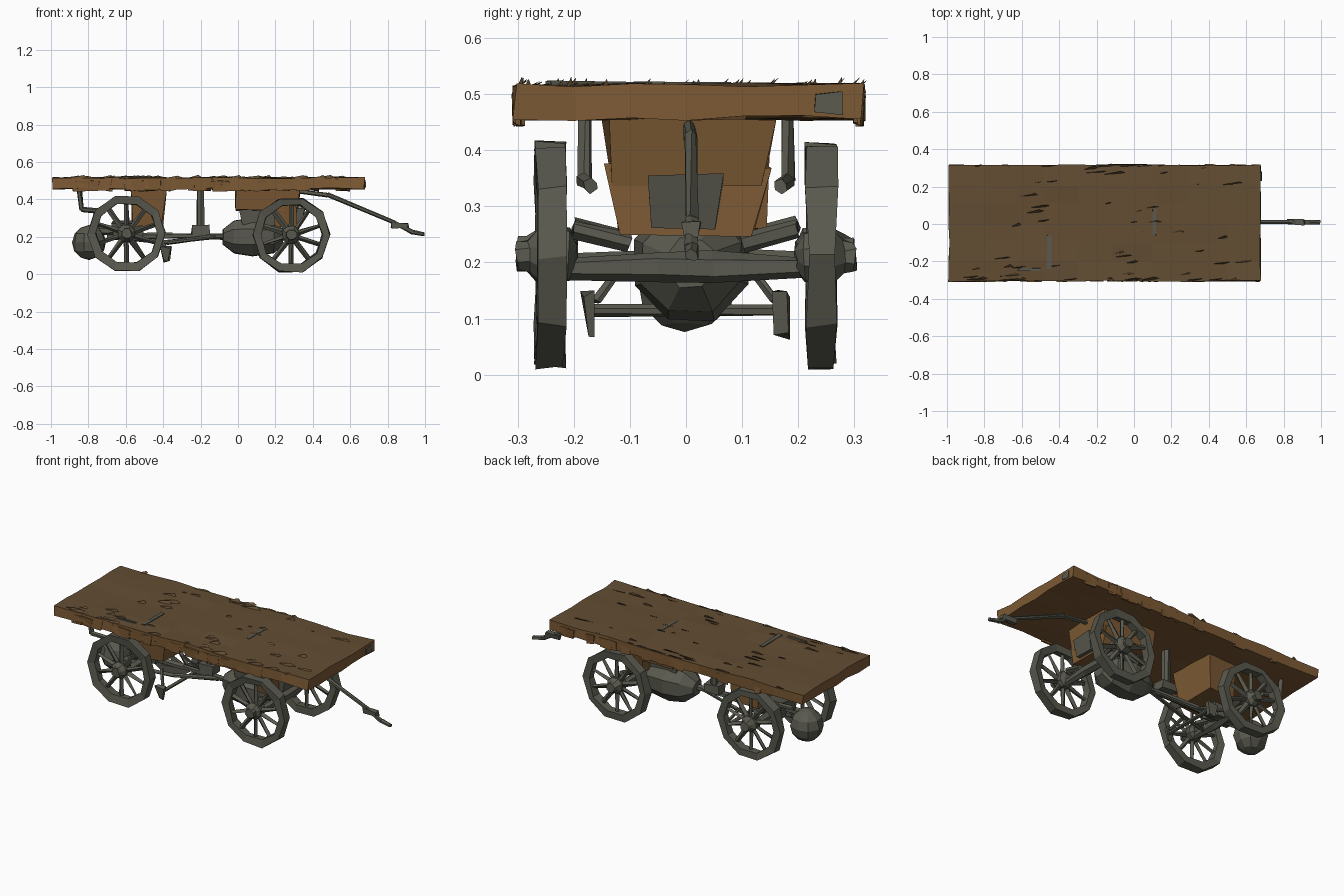
import bpy, bmesh, math, random
from mathutils import Vector, Matrix

random.seed(4)
if "Cube" in bpy.data.objects:
    bpy.data.objects.remove(bpy.data.objects["Cube"])


def material(name, colour):
    m = bpy.data.materials.new(name)
    m.use_nodes = True
    m.diffuse_color = (*colour, 1)
    m.node_tree.nodes["Principled BSDF"].inputs["Base Color"].default_value = (*colour, 1)
    return m


DECK = material("weathered deck wood", (0.125, 0.075, 0.033))
WOOD = material("brown timber", (0.2, 0.1, 0.034))
METAL = material("grey iron", (0.1, 0.1, 0.078))


def finish(bm, name, *mats, jitter=0.0):
    for v in bm.verts:
        v.co += Vector([random.uniform(-jitter, jitter) for _ in range(3)])
    bmesh.ops.recalc_face_normals(bm, faces=bm.faces)
    mesh = bpy.data.meshes.new(name)
    bm.to_mesh(mesh)
    bm.free()
    for m in mats:
        mesh.materials.append(m)
    ob = bpy.data.objects.new(name, mesh)
    bpy.context.collection.objects.link(ob)
    return ob


def add_box(bm, lo, hi, taper=1.0):
    """Box between two corners, its bottom scaled by taper."""
    lo, hi = Vector(lo), Vector(hi)
    mid = (lo + hi) / 2
    verts = bmesh.ops.create_cube(bm, size=1)["verts"]
    for v in verts:
        k = taper if v.co.z < 0 else 1
        size = hi - lo
        v.co = mid + Vector((v.co.x * size.x * k, v.co.y * size.y * k, v.co.z * size.z))
    return verts


def box(name, lo, hi, mat, taper=1.0, jitter=0.006):
    bm = bmesh.new()
    add_box(bm, lo, hi, taper)
    finish(bm, name, mat, jitter=jitter)


def add_bar(bm, a, b, r1, r2=None, sides=6):
    a, b = Vector(a), Vector(b)
    rot = (b - a).to_track_quat("Z", "Y").to_matrix().to_4x4()
    bmesh.ops.create_cone(bm, cap_ends=True, segments=sides, radius1=r1,
                          radius2=r1 if r2 is None else r2, depth=(b - a).length,
                          matrix=Matrix.Translation((a + b) / 2) @ rot)


def bars(name, path, r, mat=METAL, sides=6, jitter=0.003):
    """Chain of straight bars along a path."""
    bm = bmesh.new()
    for a, b in zip(path, path[1:]):
        add_bar(bm, a, b, r, sides=sides)
    finish(bm, name, mat, jitter=jitter)


def turned(name, profile, axis, centre, mat, sides, jitter=0.004):
    """Lathe a profile of (distance along axis, radius) points."""
    bm = bmesh.new()
    rings = []
    for d, r in profile:
        ring = []
        for i in range(sides):
            a = math.tau * (i + 0.5) / sides
            u, v = r * math.cos(a), r * math.sin(a)
            p = (d, u, v) if axis == "x" else (u, d, v)
            ring.append(bm.verts.new(Vector(centre) + Vector(p)))
        rings.append(ring)
    for r0, r1 in zip(rings, rings[1:]):
        for i in range(sides):
            j = (i + 1) % sides
            bm.faces.new((r0[i], r0[j], r1[j], r1[i]))
    bm.faces.new(rings[0])
    bm.faces.new(rings[-1])
    finish(bm, name, mat, jitter=jitter)


# Deck: rough slab, weathered on top, brown timber on edges and underside
bm = bmesh.new()
add_box(bm, (-0.99, -0.305, 0.457), (0.675, 0.315, 0.516))
for axis, cuts in ((0, [-0.8, -0.63, -0.48, -0.3, -0.12, 0.1, 0.3, 0.5]),
                   (1, [-0.2, -0.1, 0.0, 0.11, 0.21])):
    for c in cuts:
        co, no = Vector(), Vector()
        co[axis], no[axis] = c, 1
        bmesh.ops.bisect_plane(bm, geom=bm.verts[:] + bm.edges[:] + bm.faces[:],
                               plane_co=co, plane_no=no)
bm.normal_update()
for f in bm.faces:
    f.material_index = 0 if f.normal.z > 0.5 else 1
finish(bm, "deck", DECK, WOOD, jitter=0.005)

# Splintered board edges lying on the deck and along its rim
bm = bmesh.new()
for i in range(60):
    x, y = random.uniform(-0.93, 0.6), random.uniform(-0.29, 0.3)
    if i % 3 == 0:
        y = random.choice((-0.3, 0.307))
    length, wide = random.uniform(0.04, 0.12), random.uniform(0.006, 0.02)
    pts = [(x - length / 2, y, 0.515), (x + length / 2, y + 0.01, 0.518),
           (x + length / 4, y + wide, random.uniform(0.52, 0.531)), (x, y - 0.004, 0.507)]
    q = [bm.verts.new(p) for p in pts]
    for a, b, c in ((0, 1, 2), (0, 1, 3), (1, 2, 3), (0, 2, 3)):
        bm.faces.new((q[a], q[b], q[c]))
finish(bm, "deck_splinters", DECK)

# Torn rim below and at the ends of the deck
bm = bmesh.new()
for i in range(36):
    x = random.uniform(-0.95, 0.6)
    y = random.choice((-0.298, 0.308))
    w = random.uniform(0.04, 0.1)
    add_box(bm, (x, y - 0.008, 0.447), (x + w, y + 0.008, 0.5), 0.8)
finish(bm, "deck_rim_slivers", WOOD, jitter=0.005)

# Iron strips on the deck
for i, (lo, hi) in enumerate([((-0.465, -0.24, 0.517), (-0.443, -0.06, 0.523)),
                              ((-0.62, -0.25, 0.517), (-0.5, -0.238, 0.523)),
                              ((0.1, -0.06, 0.517), (0.118, 0.08, 0.523))]):
    box(f"deck_strap_{i}", lo, hi, METAL, jitter=0.002)
box("end_patch", (0.674, 0.23, 0.465), (0.682, 0.28, 0.502), METAL, jitter=0.003)

# Timber bolsters under the deck
box("rear_bolster", (-0.57, -0.145, 0.26), (-0.39, 0.155, 0.46), WOOD, 0.85, 0.012)
box("front_bolster", (-0.02, -0.145, 0.345), (0.33, 0.155, 0.46), WOOD, 0.92, 0.01)
box("front_block", (0.19, -0.14, 0.25), (0.32, 0.15, 0.37), WOOD, 0.8, 0.01)
box("front_frame", (0.0, -0.06, 0.26), (0.36, 0.06, 0.35), METAL, 0.9, 0.01)
box("rear_frame", (-0.68, -0.06, 0.19), (-0.5, 0.06, 0.28), METAL, 0.8, 0.01)

# Wheels and axles
def wheel(name, centre, radius, outward, spokes=10):
    bm = bmesh.new()
    c = Vector(centre)
    rings = []
    for i in range(spokes):
        a = math.tau * i / spokes
        d = Vector((math.cos(a), 0, math.sin(a)))
        rings.append([bm.verts.new(c + d * r + Vector((0, y, 0)))
                      for r, y in ((radius, -0.026), (radius, 0.026),
                                   (radius - 0.042, 0.022), (radius - 0.042, -0.022))])
        mid = d.copy()
        mid.rotate(Matrix.Rotation(math.pi / spokes, 3, "Y"))
        add_bar(bm, c + mid * 0.035, c + mid * (radius - 0.035), 0.014, 0.011, 4)
    for i in range(spokes):
        r0, r1 = rings[i], rings[(i + 1) % spokes]
        for k in range(4):
            n = (k + 1) % 4
            bm.faces.new((r0[k], r0[n], r1[n], r1[k]))
    finish(bm, name + "_wheel", METAL, jitter=0.005)
    hub = [(-0.045, 0.025), (-0.03, 0.045), (0.02, 0.05), (0.04, 0.032), (0.06, 0.028)]
    turned(name + "_hub", [(d * outward, r) for d, r in hub], "y", centre, METAL, 8)


for end, x, z in (("rear", -0.595, 0.217), ("front", 0.285, 0.21)):
    for side, s in (("left", 1), ("right", -1)):
        wheel(f"{end}_{side}", (x, 0.241 * s, z), 0.207, s)
        # Braces from axle up to the body
        bars(f"{end}_{side}_brace", [(x, 0.2 * s, z + 0.05), (x, 0.1 * s, z + 0.025)], 0.016)
    turned(f"{end}_axle", [(-0.22, 0.018), (-0.05, 0.028), (0.05, 0.028), (0.22, 0.018)],
           "y", (x, 0, z - 0.02), METAL, 6)

# Barrel tank and ball at the rear
turned("tank", [(-0.16, 0.045), (-0.1, 0.095), (0.0, 0.11), (0.11, 0.095), (0.16, 0.045)],
       "x", (0.08, 0.008, 0.2), METAL, 8)
bm = bmesh.new()
bmesh.ops.create_uvsphere(bm, u_segments=9, v_segments=6, radius=0.092,
                          matrix=Matrix.Translation((-0.795, 0, 0.17)))
finish(bm, "rear_ball", METAL, jitter=0.003)
bars("ball_mount", [(-0.79, 0, 0.23), (-0.6, 0, 0.235)], 0.022)

# Reach pole, fork and centre post
bars("reach_pole", [(-0.7, 0, 0.2), (-0.35, 0, 0.205), (-0.05, 0, 0.2)], 0.016)
for s in (1, -1):
    bars("left_fork" if s > 0 else "right_fork",
         [(-0.58, 0.13 * s, 0.19), (-0.38, 0.06 * s, 0.17), (-0.12, 0.01 * s, 0.2)], 0.011)
bars("centre_post", [(-0.2, 0.02, 0.46), (-0.2, 0.02, 0.25)], 0.022)
box("post_foot", (-0.25, -0.02, 0.215), (-0.155, 0.05, 0.26), METAL)

# Rear hangers, bent forward at the bottom
for s in (1, -1):
    side = "left" if s > 0 else "right"
    bars(side + "_hanger", [(-0.85, 0.18 * s, 0.46), (-0.835, 0.182 * s, 0.345),
                            (-0.73, 0.17 * s, 0.335)], 0.013)
    # Brake shoe
    box(side + "_brake_shoe", (-0.41, 0.17 * s - 0.012, 0.07), (-0.36, 0.17 * s + 0.012, 0.145),
        METAL, 0.6, 0.008)
    bars(side + "_brake_link", [(-0.38, 0.16 * s, 0.13), (-0.43, 0.1 * s, 0.21)], 0.009)
bars("brake_beam", [(-0.38, -0.17, 0.113), (-0.38, 0.17, 0.113)], 0.01)

# Drawbar with hook
bars("drawbar", [(0.3, 0.005, 0.445), (0.48, 0.008, 0.425), (0.84, 0.01, 0.275),
                 (0.935, 0.01, 0.225), (0.995, 0.01, 0.212)], 0.012)
box("drawbar_joint", (0.82, -0.005, 0.245), (0.91, 0.022, 0.275), METAL)
